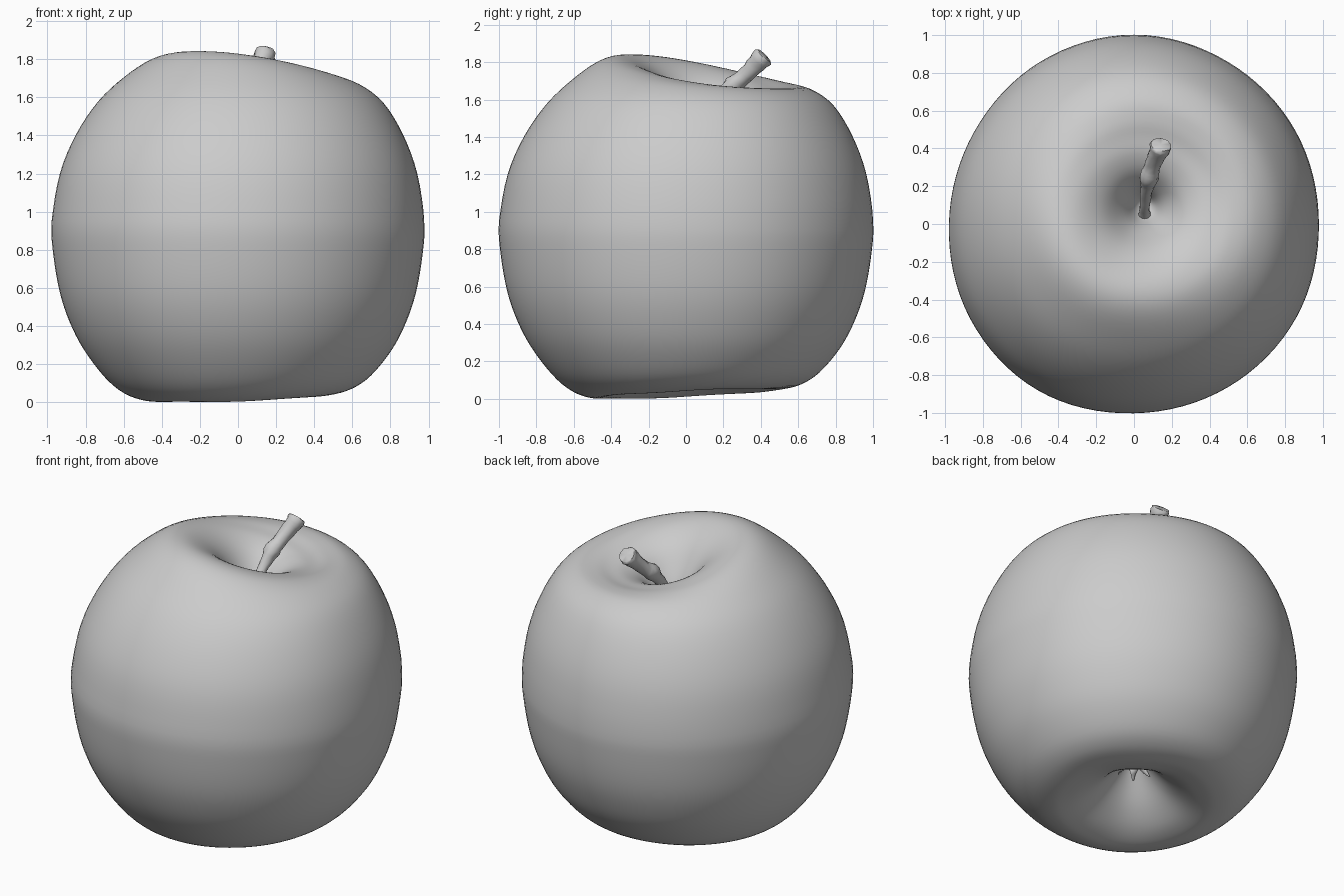
import bpy, bmesh, math, random
from mathutils import Vector

if "Cube" in bpy.data.objects:
    bpy.data.objects.remove(bpy.data.objects["Cube"])

random.seed(4)


def spline(pts, steps, closed=False):
    """Catmull-Rom curve through points of any dimension."""
    n = len(pts)
    pick = (lambda i: pts[i % n]) if closed else (lambda i: pts[min(max(i, 0), n - 1)])
    out = []
    for i in range(n if closed else n - 1):
        a, b, c, d = (pick(i + k) for k in (-1, 0, 1, 2))
        for s in range(steps):
            t = s / steps
            out.append([0.5 * (2 * q + (r - p) * t + (2 * p - 5 * q + 4 * r - w) * t * t
                               + (3 * q - p - 3 * r + w) * t ** 3)
                        for p, q, r, w in zip(a, b, c, d)])
    if not closed:
        out.append(list(pts[-1]))
    return out


def loft(name, rings, start, end, angle=180):
    """Skin a list of vertex rings and close both ends with a centre point."""
    bm = bmesh.new()
    loops = [[bm.verts.new(p) for p in ring] for ring in rings]
    n = len(loops[0])
    for a, b in zip(loops, loops[1:]):
        for j in range(n):
            bm.faces.new((a[j], a[(j + 1) % n], b[(j + 1) % n], b[j]))
    for loop, tip in ((loops[0], start), (loops[-1], end)):
        v = bm.verts.new(tip)
        for j in range(n):
            bm.faces.new((loop[j], loop[(j + 1) % n], v))
    bmesh.ops.recalc_face_normals(bm, faces=bm.faces)
    mesh = bpy.data.meshes.new(name)
    bm.to_mesh(mesh)
    bm.free()
    ob = bpy.data.objects.new(name, mesh)
    bpy.context.collection.objects.link(ob)
    bpy.ops.object.select_all(action='DESELECT')
    ob.select_set(True)
    bpy.context.view_layer.objects.active = ob
    bpy.ops.object.shade_smooth_by_angle(angle=math.radians(angle))
    return ob


def tube(name, path, sides, steps, rough=0.0, flat=1.0):
    """Knobbly tube along (x, y, z, radius) points."""
    pts = spline(path, steps)
    rings = []
    for i, p in enumerate(pts):
        a, b = pts[max(i - 1, 0)], pts[min(i + 1, len(pts) - 1)]
        d = (Vector(b[:3]) - Vector(a[:3])).normalized()
        c = Vector(p[:3])
        out = Vector((c.y, -c.x, 0.05)) if flat < 1 else Vector((1, 0, 0))
        side = d.cross(out).normalized()
        up = d.cross(side)
        ring = []
        for j in range(sides):
            t = math.tau * j / sides
            r = p[3] * (1 + random.uniform(-rough, rough))
            ring.append(c + side * (math.cos(t) * r * flat) + up * (math.sin(t) * r))
        rings.append(ring)
    return loft(name, rings, pts[0][:3], pts[-1][:3], 50)


# Fruit body: radius, height and lean of each level, from stem hollow to calyx basin
profile = [(.012, 1.39, 0), (.05, 1.415, -.01), (.11, 1.53, -.03), (.2, 1.65, -.06),
           (.3, 1.717, -.085), (.4, 1.742, -.1), (.5, 1.737, -.08), (.62, 1.685, -.036),
           (.75, 1.575, -.006), (.86, 1.405, 0), (.94, 1.2, 0), (.98, .95, 0), (.972, .78, 0),
           (.938, .58, 0), (.885, .42, 0), (.81, .275, 0), (.7, .135, .008), (.6, .06, .02),
           (.5, .03, .027), (.42, .033, .025), (.32, .065, .015), (.21, .14, .005),
           (.1, .255, 0), (.05, .31, 0), (.012, .32, 0)]
# Outline seen from above: radius every 30 degrees
outline = [.977, .985, .99, 1.0, .99, .975, .978, 1.0, 1.015, 1.0, .995, .99]
outline = [o[0] for o in spline([(o,) for o in outline], 8, closed=True)]

rings = []
for r, z, lean in spline(profile, 4):
    ring = []
    k = (1 - r) if z > 0.95 else 0
    for j, big in enumerate(outline):
        t = math.tau * j / len(outline)
        q = r / .98 * big
        lobes = 0.004 * math.sin(5 * t) * max(0, 1 - abs(r - .35) / .25) if z < .3 else 0
        ring.append((.06 * k + q * math.cos(t), .09 * k + q * math.sin(t),
                     z + lean * math.cos(t - math.radians(55)) + lobes))
    rings.append(ring)
loft("fruit_body", rings, (.06, .09, 1.388), (0, 0, .321))

# Leaning woody stem
tube("stem", [(.055, .03, 1.37, .042), (.055, .06, 1.43, .03), (.06, .12, 1.52, .028),
              (.07, .2, 1.62, .036), (.08, .25, 1.675, .05), (.095, .3, 1.715, .042),
              (.12, .36, 1.775, .046), (.138, .405, 1.82, .056), (.142, .42, 1.835, .05)],
     14, 3, rough=.08)

# Dried sepals in the basin
for k in range(5):
    t = math.tau * k / 5 + .3
    c, s, h = math.cos(t), math.sin(t), random.uniform(-.015, .015)
    tube(f"sepal_{k + 1}", [(.05 * c, .05 * s, .325, .028), (.055 * c, .055 * s, .285, .024),
                            (.075 * c, .075 * s, .26 + h, .015), (.1 * c, .1 * s, .235 + h, .004)],
         8, 3, rough=.1, flat=.4)
